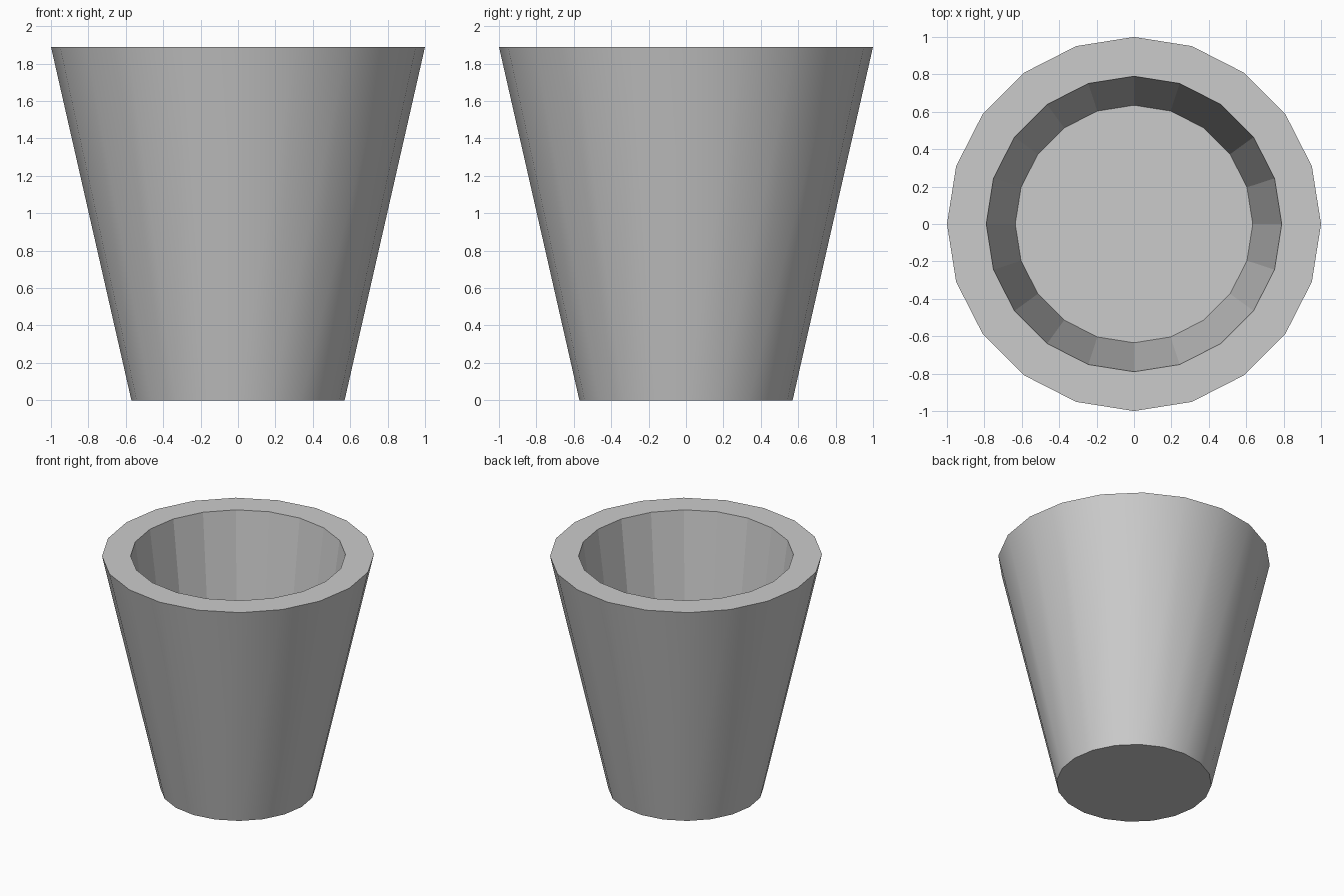
import bpy, bmesh, math

if "Cube" in bpy.data.objects:
    bpy.data.objects.remove(bpy.data.objects["Cube"])

SIDES = 20


def ring(bm, radius, z):
    return [bm.verts.new((radius * math.cos(2 * math.pi * i / SIDES),
                          radius * math.sin(2 * math.pi * i / SIDES), z))
            for i in range(SIDES)]


def bridge(bm, a, b, smooth=False):
    for i in range(SIDES):
        j = (i + 1) % SIDES
        bm.faces.new((a[i], a[j], b[j], b[i])).smooth = smooth


bm = bmesh.new()
base = ring(bm, 0.57, 0.0)
rim_outer = ring(bm, 1.0, 1.89)
rim_inner = ring(bm, 0.79, 1.89)
floor = ring(bm, 0.635, 0.7)

# Smooth tapered outside, flat rim, faceted inside
bridge(bm, base, rim_outer, smooth=True)
bridge(bm, rim_outer, rim_inner)
bridge(bm, rim_inner, floor)

# Underside and inner floor
bm.faces.new(base[::-1])
bm.faces.new(floor)
bmesh.ops.recalc_face_normals(bm, faces=bm.faces)

# Keep the rim and base edges crisp
for e in bm.edges:
    if e.calc_face_angle(0) > math.radians(30):
        e.smooth = False

mesh = bpy.data.meshes.new("tapered_pot")
bm.to_mesh(mesh)
bm.free()
pot = bpy.data.objects.new("tapered_pot", mesh)
bpy.context.collection.objects.link(pot)
